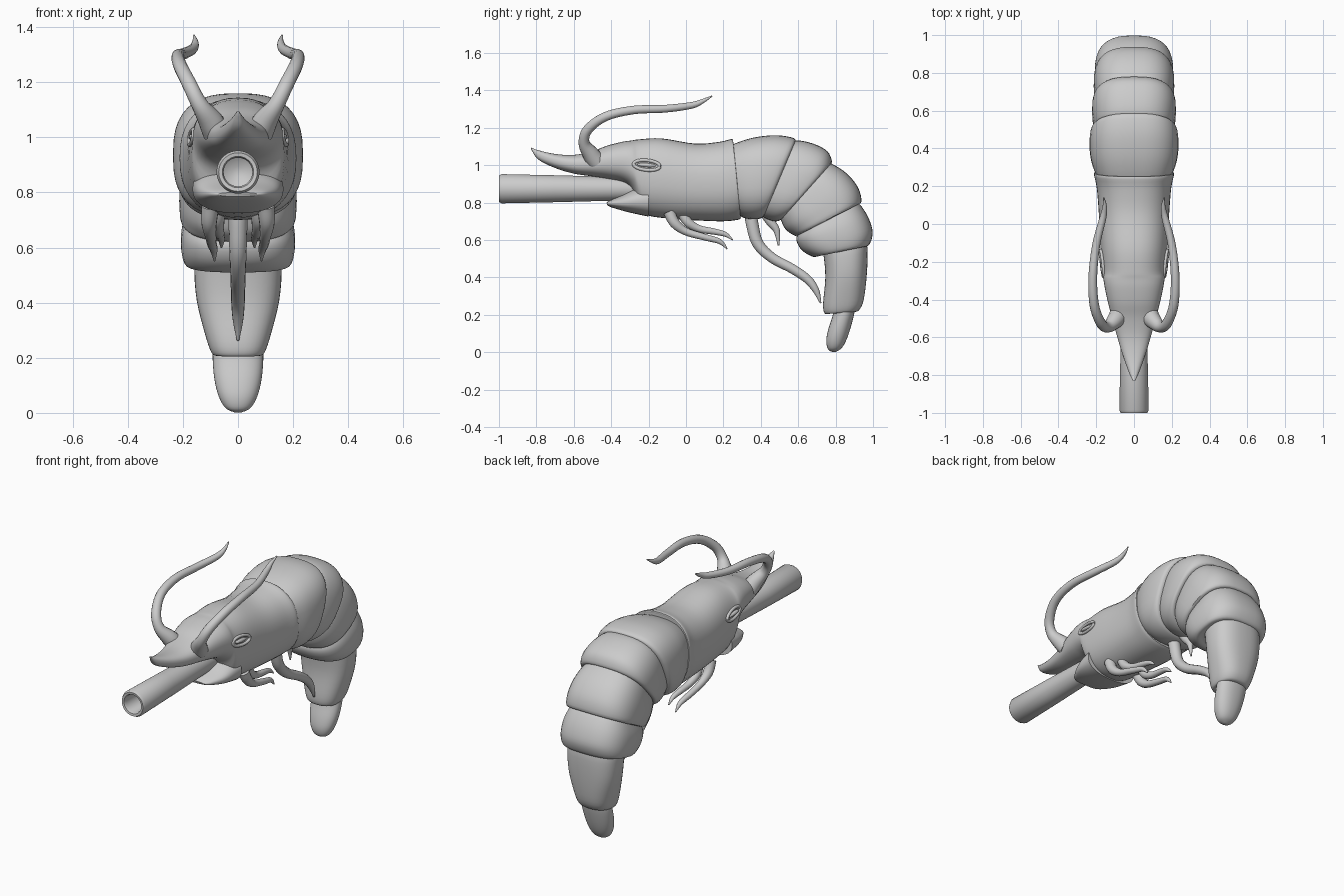
import bpy, bmesh, math
from mathutils import Vector


def finish(name, bm, angle=40):
    bmesh.ops.recalc_face_normals(bm, faces=bm.faces)
    me = bpy.data.meshes.new(name)
    bm.to_mesh(me)
    bm.free()
    me.shade_smooth()
    me.set_sharp_from_angle(angle=math.radians(angle))
    ob = bpy.data.objects.new(name, me)
    bpy.context.collection.objects.link(ob)
    return ob


def skin(name, rings, angle=40, caps=True):
    """Join closed rings of points into one surface."""
    bm = bmesh.new()
    vs = [[bm.verts.new(p) for p in r] for r in rings]
    n = len(vs[0])
    for a, b in zip(vs, vs[1:]):
        for i in range(n):
            j = (i + 1) % n
            bm.faces.new((a[i], a[j], b[j], b[i]))
    if caps:
        bm.faces.new(vs[0])
        bm.faces.new(vs[-1])
    return finish(name, bm, angle)


def spline(pts, steps):
    """Catmull-Rom through tuples of any length."""
    out = []
    for i in range(len(pts) - 1):
        a, b, c, d = (pts[max(0, min(len(pts) - 1, i + k))] for k in (-1, 0, 1, 2))
        for s in range(steps):
            t = s / steps
            out.append([0.5 * (2 * q + (r - p) * t + (2 * p - 5 * q + 4 * r - u) * t * t
                               + (3 * q - p - 3 * r + u) * t ** 3)
                        for p, q, r, u in zip(a, b, c, d)])
    return out + [list(pts[-1])]


def loft(name, sections, power):
    """Section = back (y, z), belly (y, z), half width."""
    def sp(v):
        return math.copysign(abs(v) ** power, v)
    rings = []
    for yo, zo, yi, zi, w in spline(sections, 4):
        ring = []
        for k in range(40):
            a = 2 * math.pi * k / 40
            t = sp(math.sin(a))
            ring.append((w * sp(math.cos(a)), (yo + yi) / 2 + t * (yo - yi) / 2,
                         (zo + zi) / 2 + t * (zo - zi) / 2))
        rings.append(ring)
    return skin(name, rings)


def tube(name, pts):
    """Tapered limb through (x, y, z, radius) points."""
    path = spline(pts, 6)
    rings = []
    for i, p in enumerate(path):
        d = Vector(path[min(i + 1, len(path) - 1)][:3]) - Vector(path[max(i - 1, 0)][:3])
        d.normalize()
        u = d.cross(Vector((0, -d.z, d.y))).normalized()
        v = d.cross(u)
        rings.append([Vector(p[:3]) + p[3] * (u * math.cos(a) + v * math.sin(a))
                      for a in (2 * math.pi * k / 14 for k in range(14))])
    return skin(name, rings, 60)


# head shell with long pointed snout
loft("head", [
    (-.83, 1.095, -.828, 1.085, .006), (-.79, 1.08, -.79, 1.03, .025),
    (-.70, 1.06, -.70, .985, .058), (-.60, 1.055, -.60, .955, .088),
    (-.50, 1.075, -.50, .94, .115), (-.42, 1.105, -.41, .925, .138),
    (-.34, 1.125, -.33, .905, .155), (-.29, 1.132, -.28, .86, .163),
    (-.25, 1.138, -.23, .745, .169), (-.13, 1.143, -.10, .715, .178),
    (.05, 1.115, .05, .705, .186), (.18, 1.125, .20, .70, .197),
    (.245, 1.14, .285, .71, .212), (.25, 1.125, .29, .725, .198)], .85)

# lower jaw
loft("lower_jaw", [
    (-.425, .80, -.42, .785, .07), (-.40, .815, -.40, .775, .10),
    (-.34, .84, -.34, .757, .135), (-.28, .87, -.28, .742, .155),
    (-.20, .90, -.20, .725, .165)], .85)

# overlapping abdomen plates, front to back
plates = [
    [(.20, 1.08, .24, .78, .18), (.26, 1.115, .28, .735, .205), (.36, 1.147, .32, .715, .228),
     (.48, 1.16, .37, .71, .236), (.575, 1.145, .41, .72, .226), (.585, 1.12, .42, .74, .19)],
    [(.52, 1.10, .39, .76, .18), (.585, 1.132, .41, .725, .205), (.68, 1.115, .45, .705, .22),
     (.755, 1.075, .485, .70, .221), (.78, 1.02, .51, .71, .21), (.765, 1.0, .52, .73, .17)],
    [(.73, 1.02, .50, .73, .17), (.775, 1.01, .51, .70, .195), (.86, .955, .53, .66, .21),
     (.92, .88, .56, .635, .213), (.938, .805, .59, .622, .205), (.91, .79, .62, .64, .165)],
    [(.89, .82, .60, .68, .165), (.93, .79, .60, .65, .185), (.975, .72, .59, .60, .205),
     (.998, .64, .62, .545, .206), (.98, .575, .68, .51, .19), (.95, .565, .71, .52, .15)]]
for i, plate in enumerate(plates):
    loft(f"abdomen_plate_{i + 1}", plate, .75)

# tail forming the grip, and its tip
loft("tail", [
    (.95, .62, .72, .58, .14), (.97, .56, .735, .52, .158), (.967, .42, .745, .40, .15),
    (.95, .28, .733, .26, .115), (.925, .225, .74, .21, .095), (.90, .215, .76, .205, .08)], .8)
loft("tail_tip", [
    (.90, .27, .79, .26, .085), (.902, .22, .785, .20, .092), (.88, .13, .76, .12, .086),
    (.855, .06, .75, .06, .07), (.83, .02, .76, .015, .045), (.80, .001, .785, .001, .01)], .9)

# hollow barrel held in the mouth
profile = [(.02, -.72), (.052, -.74), (.052, -.985), (.057, -.998), (.07, -1.0),
           (.078, -.985), (.072, -.70), (.06, -.25)]
skin("barrel", [[(r * math.cos(a), y, .874 + r * math.sin(a))
                 for a in (2 * math.pi * k / 40 for k in range(40))] for r, y in profile], 50)

# paired antennae, eyes and small legs
for side, s in (("right", 1), ("left", -1)):
    tube(f"{side}_antenna", [
        (s * .08, -.48, 1.02, .05), (s * .10, -.51, 1.06, .045), (s * .14, -.545, 1.12, .03),
        (s * .175, -.525, 1.19, .027), (s * .21, -.43, 1.26, .025), (s * .218, -.28, 1.295, .023),
        (s * .20, -.11, 1.302, .021), (s * .165, .03, 1.32, .018), (s * .155, .09, 1.343, .012),
        (s * .16, .14, 1.37, .003)])

    rim = [(s * .168, -.21 + .07 * math.cos(a), 1.0 + .026 * math.sin(a) - .006 * math.cos(a), .009)
           for a in (2 * math.pi * k / 16 for k in range(17))]
    rim = [(x + s * .10 * (y + .21) - s * .15 * (z - 1), y, z, r) for x, y, z, r in rim]
    tube(f"{side}_eye_rim", rim)
    bm = bmesh.new()
    bmesh.ops.create_uvsphere(bm, u_segments=20, v_segments=10, radius=1)
    for v in bm.verts:
        v.co = (s * .167 + v.co.x * .012, -.21 + v.co.y * .052, 1.0 + v.co.z * .011 - v.co.y * .004)
    finish(f"{side}_eye", bm, 60)

    tube(f"{side}_front_leg", [
        (s * .10, -.09, .75, .032), (s * .105, -.06, .69, .028), (s * .10, .0, .645, .021),
        (s * .095, .10, .615, .018), (s * .088, .18, .592, .014), (s * .085, .22, .552, .003)])
    tube(f"{side}_rear_leg", [
        (s * .07, -.02, .75, .03), (s * .075, .01, .695, .026), (s * .07, .07, .66, .02),
        (s * .065, .15, .645, .017), (s * .06, .21, .63, .013), (s * .06, .25, .60, .003)])

# trigger guard leg and trigger leg
tube("guard_leg", [
    (0, .34, .78, .035), (0, .355, .68, .034), (0, .385, .58, .031), (0, .46, .505, .028),
    (0, .57, .445, .026), (0, .65, .39, .024), (0, .695, .33, .018), (0, .72, .262, .004)])
tube("trigger_leg", [
    (0, .42, .75, .03), (0, .45, .70, .025), (0, .485, .65, .018), (0, .495, .57, .004)])
